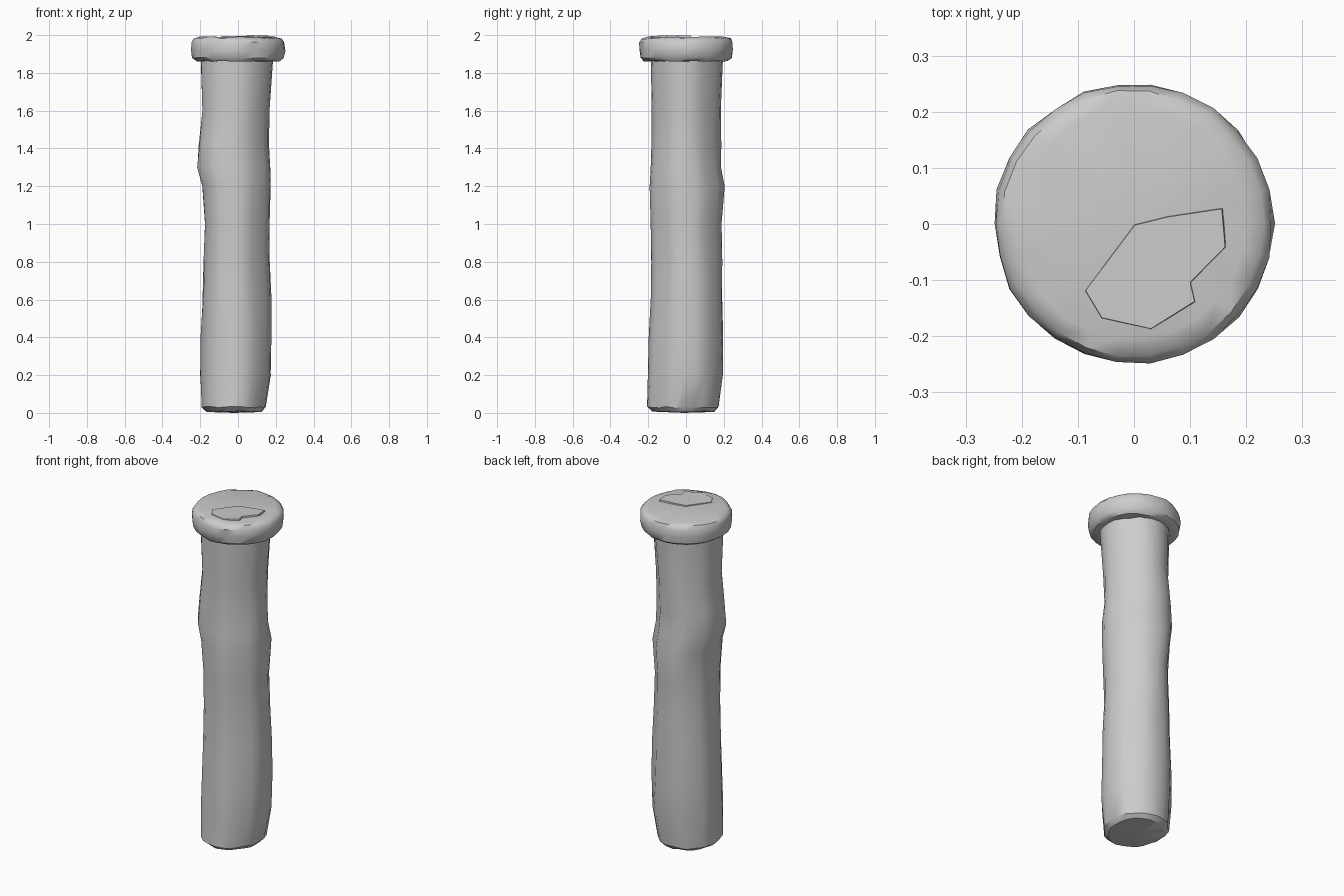
import bpy, bmesh, math, random

if "Cube" in bpy.data.objects:
    bpy.data.objects.remove(bpy.data.objects["Cube"])
random.seed(4)


def finish(name, bm, angle):
    bmesh.ops.recalc_face_normals(bm, faces=bm.faces)
    me = bpy.data.meshes.new(name)
    bm.to_mesh(me)
    bm.free()
    ob = bpy.data.objects.new(name, me)
    bpy.context.collection.objects.link(ob)
    bpy.ops.object.select_all(action='DESELECT')
    ob.select_set(True)
    bpy.context.view_layer.objects.active = ob
    bpy.ops.object.shade_smooth_by_angle(angle=math.radians(angle))
    return ob


def loft(name, rows, sides, wobble, z_wobble, angle, top_z, bottom_z):
    """Rows are (z, xmin, xmax, ymin, ymax); wobble(i, a, z) scales radius."""
    bm = bmesh.new()
    rings = []
    for z, x0, x1, y0, y1 in rows:
        ring = []
        for i in range(sides):
            a = 2 * math.pi * i / sides
            k = wobble(i, a, z)
            ring.append(bm.verts.new(((x0 + x1) / 2 + (x1 - x0) / 2 * math.cos(a) * k,
                                      (y0 + y1) / 2 + (y1 - y0) / 2 * math.sin(a) * k,
                                      z + random.uniform(-z_wobble, z_wobble))))
        rings.append(ring)
    for lo, hi in zip(rings, rings[1:]):
        for i in range(sides):
            j = (i + 1) % sides
            bm.faces.new((lo[i], lo[j], hi[j], hi[i]))
    for ring, zc, row in ((rings[0], bottom_z, rows[0]), (rings[-1], top_z, rows[-1])):
        c = bm.verts.new(((row[1] + row[2]) / 2, (row[3] + row[4]) / 2, zc))
        for i in range(sides):
            bm.faces.new((ring[i], ring[(i + 1) % sides], c))
    return finish(name, bm, angle)


# Rough hewn shaft with shallow vertical grooves
shaft_rows = [
    (0.008, -0.165, 0.125, -0.175, 0.155),
    (0.03, -0.195, 0.150, -0.203, 0.178),
    (0.20, -0.202, 0.175, -0.200, 0.198),
    (0.40, -0.198, 0.175, -0.192, 0.200),
    (0.60, -0.192, 0.175, -0.185, 0.196),
    (0.80, -0.185, 0.166, -0.182, 0.193),
    (1.00, -0.180, 0.162, -0.186, 0.188),
    (1.20, -0.195, 0.172, -0.194, 0.203),
    (1.30, -0.222, 0.168, -0.190, 0.184),
    (1.42, -0.212, 0.158, -0.184, 0.184),
    (1.60, -0.192, 0.163, -0.188, 0.184),
    (1.90, -0.203, 0.186, -0.192, 0.192),
]


def shaft_wobble(i, a, z):
    k = 1 + 0.022 * math.sin(3 * a + 1.5 * z) + random.uniform(-0.02, 0.015)
    if i in (3, 9, 17, 21):
        k -= 0.045
    return k


loft("post_shaft", shaft_rows, 24, shaft_wobble, 0.004, 35, 1.90, 0.0)

# Worn round cap
cap_rows = [
    (1.863, -0.190, 0.190, -0.190, 0.190),
    (1.862, -0.222, 0.222, -0.222, 0.222),
    (1.880, -0.244, 0.242, -0.243, 0.245),
    (1.920, -0.250, 0.249, -0.249, 0.251),
    (1.960, -0.249, 0.247, -0.248, 0.250),
    (1.982, -0.236, 0.232, -0.236, 0.238),
    (1.990, -0.205, 0.200, -0.205, 0.208),
]
loft("post_cap", cap_rows, 26, lambda i, a, z: 1 + random.uniform(-0.015, 0.01),
     0.003, 40, 1.988, 1.863)

# Raised split plate on the cap top
outline = [(0.0, 0.0), (0.06, 0.015), (0.16, 0.03), (0.166, -0.04), (0.102, -0.105),
           (0.11, -0.14), (0.03, -0.19), (-0.06, -0.17), (-0.09, -0.12)]
bm = bmesh.new()
low = [bm.verts.new((x, y, 1.975)) for x, y in outline]
high = [bm.verts.new((0.04 + (x - 0.04) * 0.97, -0.07 + (y + 0.07) * 0.97,
                      1.994 + 0.03 * max(x, 0))) for x, y in outline]
bm.faces.new(low)
bm.faces.new(high)
for i in range(len(outline)):
    j = (i + 1) % len(outline)
    bm.faces.new((low[i], low[j], high[j], high[i]))
finish("split_plate", bm, 25)
